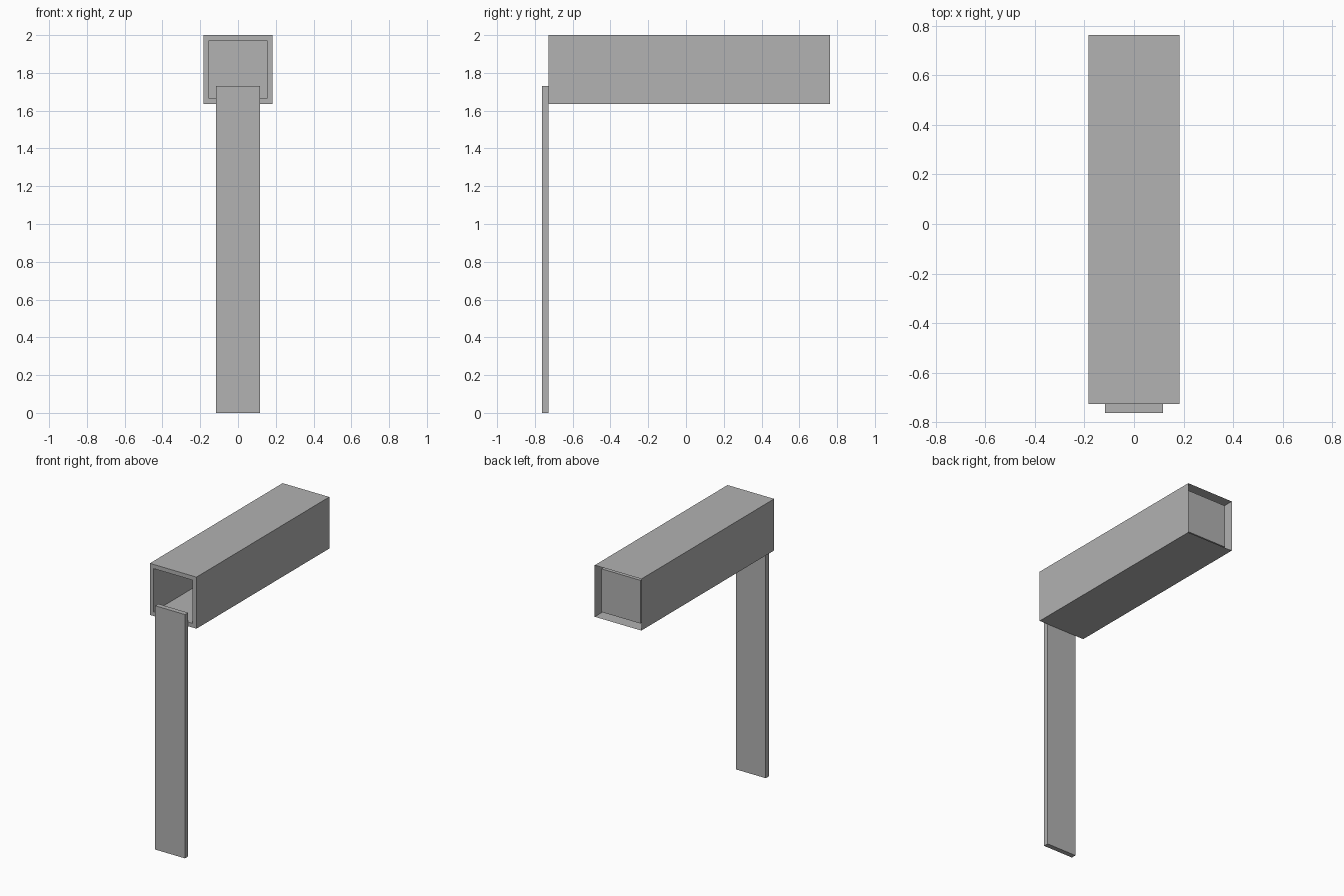
import bpy
import bmesh
from mathutils import Matrix, Vector

cube = bpy.data.objects.get("Cube")
if cube:
    bpy.data.objects.remove(cube, do_unlink=True)

# Single flat grey
grey = bpy.data.materials.new("plain grey")
grey.use_nodes = True
colour = (0.445, 0.445, 0.445, 1)
grey.diffuse_color = colour
grey.node_tree.nodes["Principled BSDF"].inputs["Base Color"].default_value = colour


def new_box(low, high):
    """Return a bmesh box spanning two opposite corners."""
    low, high = Vector(low), Vector(high)
    bm = bmesh.new()
    place = Matrix.Translation((low + high) / 2) @ Matrix.Diagonal((*(high - low), 1))
    bmesh.ops.create_cube(bm, size=1, matrix=place)
    bm.normal_update()
    return bm


def finish(bm, name):
    mesh = bpy.data.meshes.new(name)
    bm.to_mesh(mesh)
    bm.free()
    mesh.materials.append(grey)
    obj = bpy.data.objects.new(name, mesh)
    bpy.context.collection.objects.link(obj)
    return obj


# Upright strip at the front
finish(new_box((-0.117, -0.762, 0), (0.117, -0.727, 1.73)), "front_upright")

# Hollow beam: open shell at the back, deep square pocket from the front
beam = new_box((-0.183, -0.727, 1.634), (0.183, 0.762, 2))
front = min(beam.faces, key=lambda f: f.normal.y)
back = max(beam.faces, key=lambda f: f.normal.y)
bmesh.ops.delete(beam, geom=[back], context="FACES_ONLY")
bmesh.ops.inset_region(beam, faces=[front], thickness=0.042)
pocket = bmesh.ops.extrude_discrete_faces(beam, faces=[front])["faces"]
bmesh.ops.translate(beam, verts=pocket[0].verts, vec=(0, 1.457, 0))
finish(beam, "hollow_beam")
